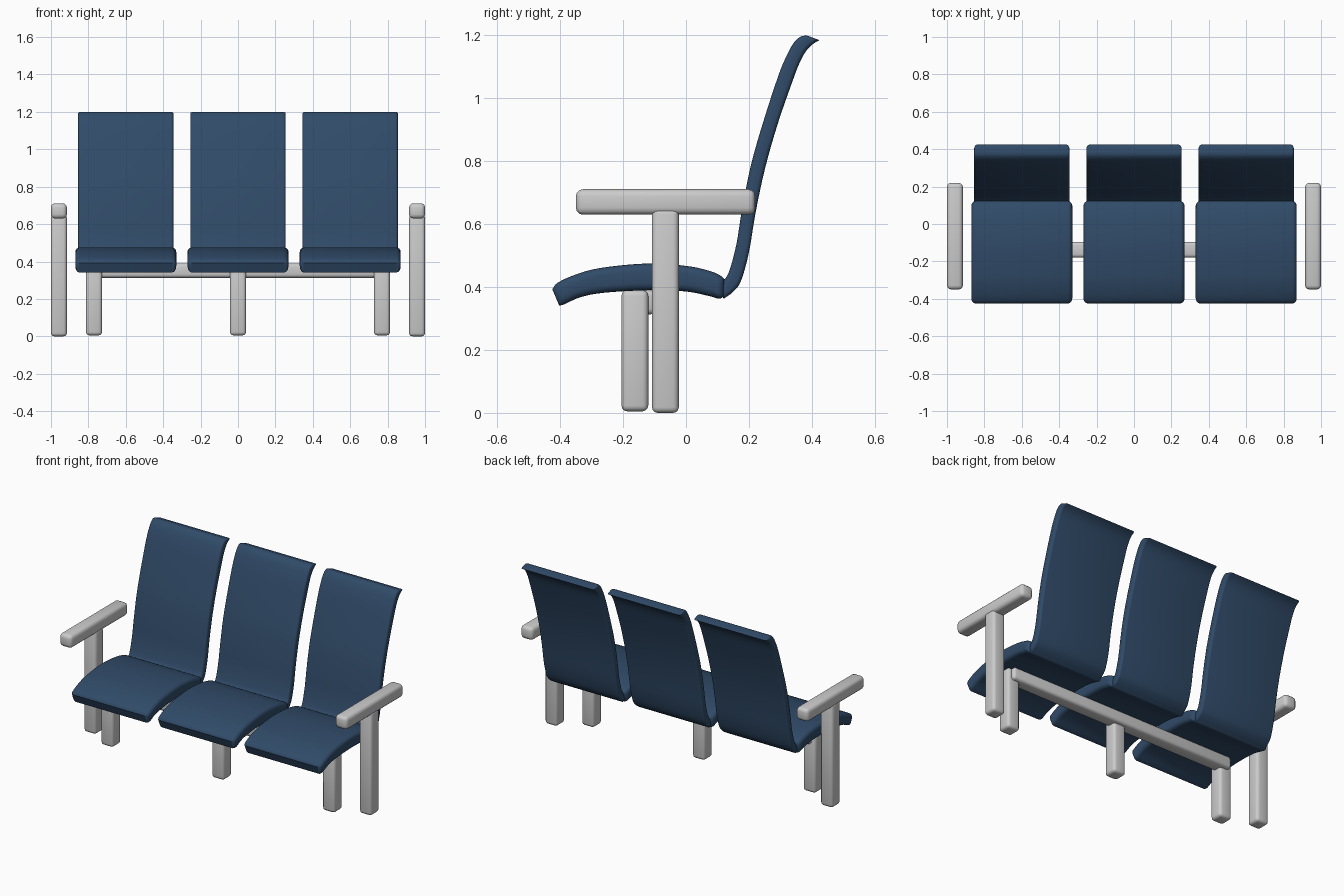
import bpy, bmesh, math
from mathutils import Vector

if "Cube" in bpy.data.objects:
    bpy.data.objects.remove(bpy.data.objects["Cube"])

blue = bpy.data.materials.new("blue_shell")
blue.diffuse_color = (0.03, 0.07, 0.14, 1)
blue.use_nodes = True
blue.node_tree.nodes["Principled BSDF"].inputs["Base Color"].default_value = blue.diffuse_color


def finish(bm, name, mat=None):
    bmesh.ops.recalc_face_normals(bm, faces=bm.faces[:])
    me = bpy.data.meshes.new(name)
    bm.to_mesh(me)
    bm.free()
    ob = bpy.data.objects.new(name, me)
    bpy.context.collection.objects.link(ob)
    if mat:
        me.materials.append(mat)
    bpy.ops.object.select_all(action='DESELECT')
    ob.select_set(True)
    bpy.context.view_layer.objects.active = ob
    bpy.ops.object.shade_smooth_by_angle(angle=math.radians(40))
    return ob


def rounded_box(name, x, y, z, r=0.018):
    # box from (min, max) ranges with rounded edges
    bm = bmesh.new()
    bmesh.ops.create_cube(bm, size=1)
    for v in bm.verts:
        v.co = [a + (b - a) * (c + 0.5) for (a, b), c in zip((x, y, z), v.co)]
    bmesh.ops.bevel(bm, geom=bm.edges[:], offset=r, segments=3, profile=0.5, affect='EDGES')
    return finish(bm, name)


def smooth_path(pts, n=4):
    # Catmull-Rom samples through the points
    p = [Vector(q) for q in pts]
    p = [2 * p[0] - p[1]] + p + [2 * p[-1] - p[-2]]
    out = []
    for i in range(1, len(p) - 2):
        a, b, c, d = p[i - 1:i + 3]
        for k in range(n):
            t = k / n
            out.append(0.5 * (2 * b + (c - a) * t + (2 * a - 5 * b + 4 * c - d) * t * t
                              + (3 * b - a - 3 * c + d) * t ** 3))
    return out + [p[-2]]


def curved_panel(name, cx, half_width, pairs, r):
    # panel from paired (y, z) points of its two faces, with rounded sides
    A = smooth_path([q[0] for q in pairs])
    B = smooth_path([q[1] for q in pairs])
    mid = [(a + b) / 2 for a, b in zip(A, B)]
    s = [0]
    for p, q in zip(mid, mid[1:]):
        s.append(s[-1] + (q - p).length)
    d0 = (mid[2] - mid[0]).normalized()
    d1 = (mid[-3] - mid[-1]).normalized()

    def section(d):
        top, bot = [], []
        for i, m in enumerate(mid):
            shift = d0 * max(0, d - s[i] / 2) + d1 * max(0, d - (s[-1] - s[i]) / 2)
            h = (A[i] - B[i]) / 2
            h = h * max(0.1, 1 - d / h.length)
            top.append(m + shift + h)
            bot.append(m + shift - h)
        return top + bot[::-1]

    steps = [math.radians(a) for a in (0, 22.5, 45, 67.5, 90)]
    side = [(half_width - r + r * math.sin(a), r * (1 - math.cos(a))) for a in steps]
    stations = [(-x, d) for x, d in side[::-1]] + side
    bm = bmesh.new()
    rings = [[bm.verts.new((cx + x, p.x, p.y)) for p in section(d)] for x, d in stations]
    n = len(rings[0])
    for R, S in zip(rings, rings[1:]):
        for i in range(n):
            j = (i + 1) % n
            bm.faces.new((R[i], R[j], S[j], S[i]))
    for R in (rings[0], rings[-1]):
        for i in range(n // 2 - 1):
            bm.faces.new((R[i], R[i + 1], R[n - 2 - i], R[n - 1 - i]))
    return finish(bm, name, blue)


# (upper, lower) points of the seat, front to rear
seat = [((-0.425, 0.393), (-0.403, 0.341)), ((-0.409, 0.413), (-0.385, 0.346)),
        ((-0.353, 0.439), (-0.335, 0.368)), ((-0.27, 0.461), (-0.26, 0.382)),
        ((-0.12, 0.475), (-0.12, 0.39)), ((0.01, 0.466), (0.0, 0.386)),
        ((0.085, 0.448), (0.075, 0.371)), ((0.113, 0.434), (0.105, 0.363)),
        ((0.122, 0.425), (0.12, 0.37))]
# (front, rear) points of the backrest, bottom to top
back = [((0.105, 0.385), (0.12, 0.363)), ((0.118, 0.418), (0.15, 0.385)),
        ((0.137, 0.449), (0.175, 0.42)), ((0.16, 0.535), (0.20, 0.51)),
        ((0.178, 0.646), (0.221, 0.635)), ((0.207, 0.79), (0.251, 0.776)),
        ((0.248, 0.933), (0.292, 0.92)), ((0.295, 1.076), (0.337, 1.05)),
        ((0.322, 1.14), (0.362, 1.115)), ((0.343, 1.177), (0.383, 1.152)),
        ((0.364, 1.196), (0.403, 1.172)), ((0.384, 1.2), (0.424, 1.185))]

# three seats with backrests
for i, cx in enumerate((-0.6, 0, 0.6), 1):
    curved_panel(f"seat_{i}", cx, 0.27, seat, 0.024)
    curved_panel(f"backrest_{i}", cx, 0.255, back, 0.014)

# support beam and short legs
rounded_box("support_beam", (-0.79, 0.79), (-0.18, -0.095), (0.313, 0.39))
for i, cx in enumerate((-0.77, 0, 0.77), 1):
    rounded_box(f"leg_{i}", (cx - 0.043, cx + 0.043), (-0.205, -0.12), (0.005, 0.39))

# armrests on tall posts at both ends
for side, s in (("left", -1), ("right", 1)):
    x = sorted((s * 0.915, s * 1.0))
    rounded_box(f"{side}_arm_post", x, (-0.108, -0.023), (0, 0.65))
    rounded_box(f"{side}_armrest", x, (-0.35, 0.22), (0.63, 0.711), 0.022)
